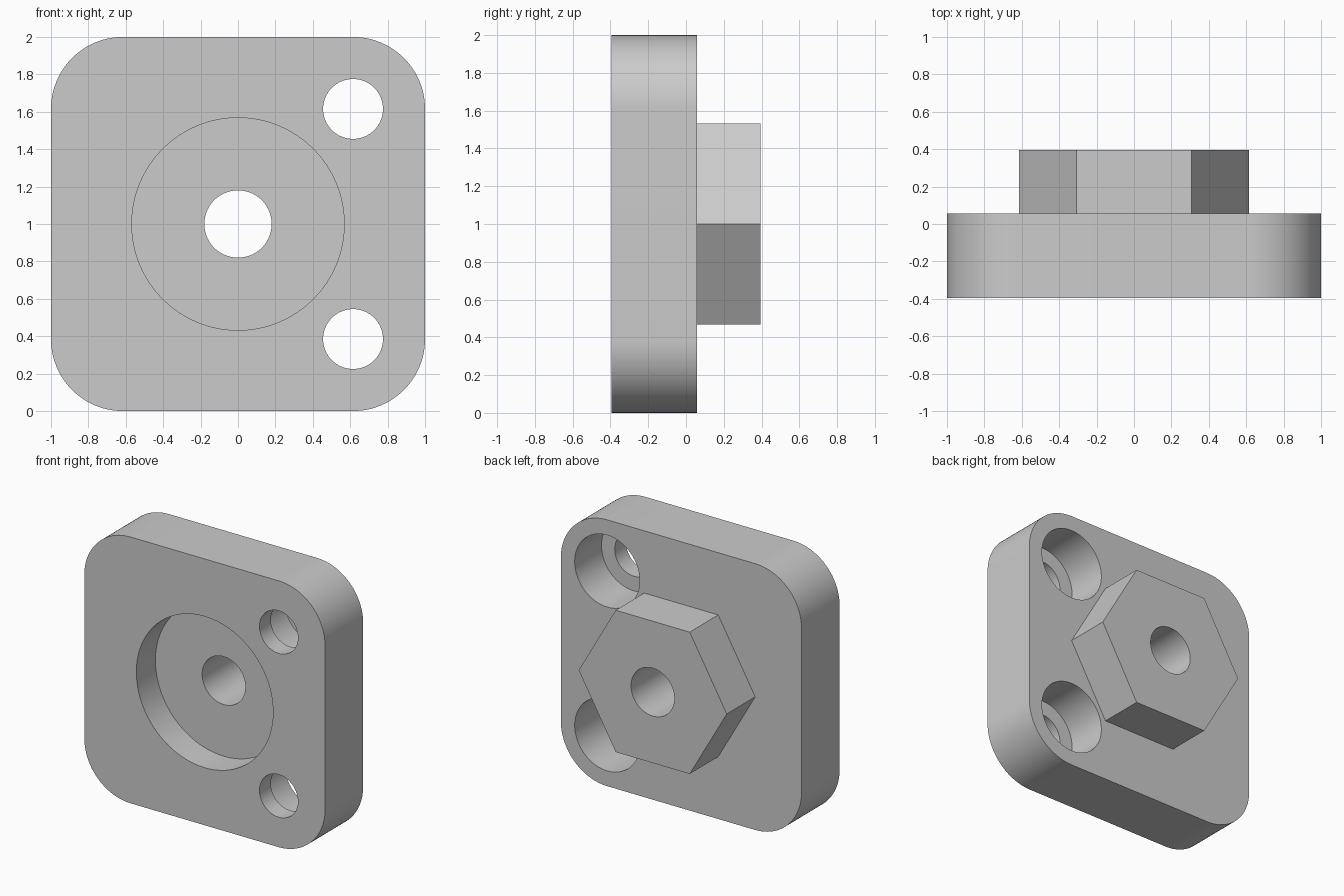
import bpy, bmesh
from math import pi, radians
from mathutils import Matrix, Vector

cube = bpy.data.objects.get("Cube")
if cube:
    bpy.data.objects.remove(cube)

FRONT, BACK, END = -0.395, 0.057, 0.395   # plate front, plate back, boss end
MID = 1.0                                 # height of the centre axis
BOLT = 0.615                              # bolt hole offset from the axis

metal = bpy.data.materials.new("plain grey")
metal.use_nodes = True
grey = (0.6, 0.6, 0.6, 1)
metal.diffuse_color = grey
metal.node_tree.nodes["Principled BSDF"].inputs["Base Color"].default_value = grey


def add_object(name, bm):
    mesh = bpy.data.meshes.new(name)
    bmesh.ops.recalc_face_normals(bm, faces=bm.faces)
    bm.to_mesh(mesh)
    bm.free()
    mesh.materials.append(metal)
    ob = bpy.data.objects.new(name, mesh)
    bpy.context.collection.objects.link(ob)
    return ob


def prism(name, x, z, radius, y0, y1, sides=96):
    """Prism or cylinder along y, with its first corner pointing along x."""
    bm = bmesh.new()
    bmesh.ops.create_cone(bm, cap_ends=True, segments=sides,
                          radius1=radius, radius2=radius, depth=y1 - y0)
    turn = Matrix.Rotation(pi / 2, 4, 'X') @ Matrix.Rotation(pi / 2, 4, 'Z')
    place = Matrix.Translation((x, (y0 + y1) / 2, z))
    bm.transform(place @ turn)
    return add_object(name, bm)


def combine(body, tool, operation):
    mod = body.modifiers.new(tool.name, 'BOOLEAN')
    mod.operation = operation
    mod.solver = 'EXACT'
    mod.object = tool
    bpy.context.view_layer.objects.active = body
    bpy.ops.object.modifier_apply(modifier=mod.name)
    bpy.data.objects.remove(tool)


# Square plate with rounded corners
bm = bmesh.new()
bmesh.ops.create_cube(bm, size=2)
for v in bm.verts:
    v.co = Vector((v.co.x, FRONT if v.co.y < 0 else BACK, v.co.z + MID))
edges = [e for e in bm.edges if abs(e.verts[0].co.y - e.verts[1].co.y) > 0.1]
bmesh.ops.bevel(bm, geom=edges, offset=0.385, segments=24, profile=0.5,
                affect='EDGES')
flange = add_object("flange_plate", bm)

# Hexagonal boss on the back; sides come out with corners along x
boss = prism("hex_boss", 0, MID, 0.615, FRONT + 0.3, END, sides=6)
width = max(v.co.x for v in boss.data.vertices)
if width < 0.6:
    spin = (Matrix.Translation((0, 0, MID)) @ Matrix.Rotation(pi / 6, 4, 'Y')
            @ Matrix.Translation((0, 0, -MID)))
    boss.data.transform(spin)
combine(flange, boss, 'UNION')

# Round recess in the front and the centre bore
combine(flange, prism("recess_cutter", 0, MID, 0.568, FRONT - 0.1, FRONT + 0.226),
        'DIFFERENCE')
combine(flange, prism("bore_cutter", 0, MID, 0.18, FRONT - 0.2, END + 0.2),
        'DIFFERENCE')

# Four bolt holes, counterbored from the back
for sx in (-1, 1):
    for sz in (-1, 1):
        x, z = sx * BOLT, MID + sz * BOLT
        combine(flange, prism("bolt_cutter", x, z, 0.16, FRONT - 0.2, END),
                'DIFFERENCE')
        combine(flange, prism("counterbore_cutter", x, z, 0.27, BACK - 0.318, END),
                'DIFFERENCE')

# Smooth round walls, sharp rims
bpy.ops.object.select_all(action='DESELECT')
flange.select_set(True)
bpy.context.view_layer.objects.active = flange
bpy.ops.object.shade_smooth_by_angle(angle=radians(30))
